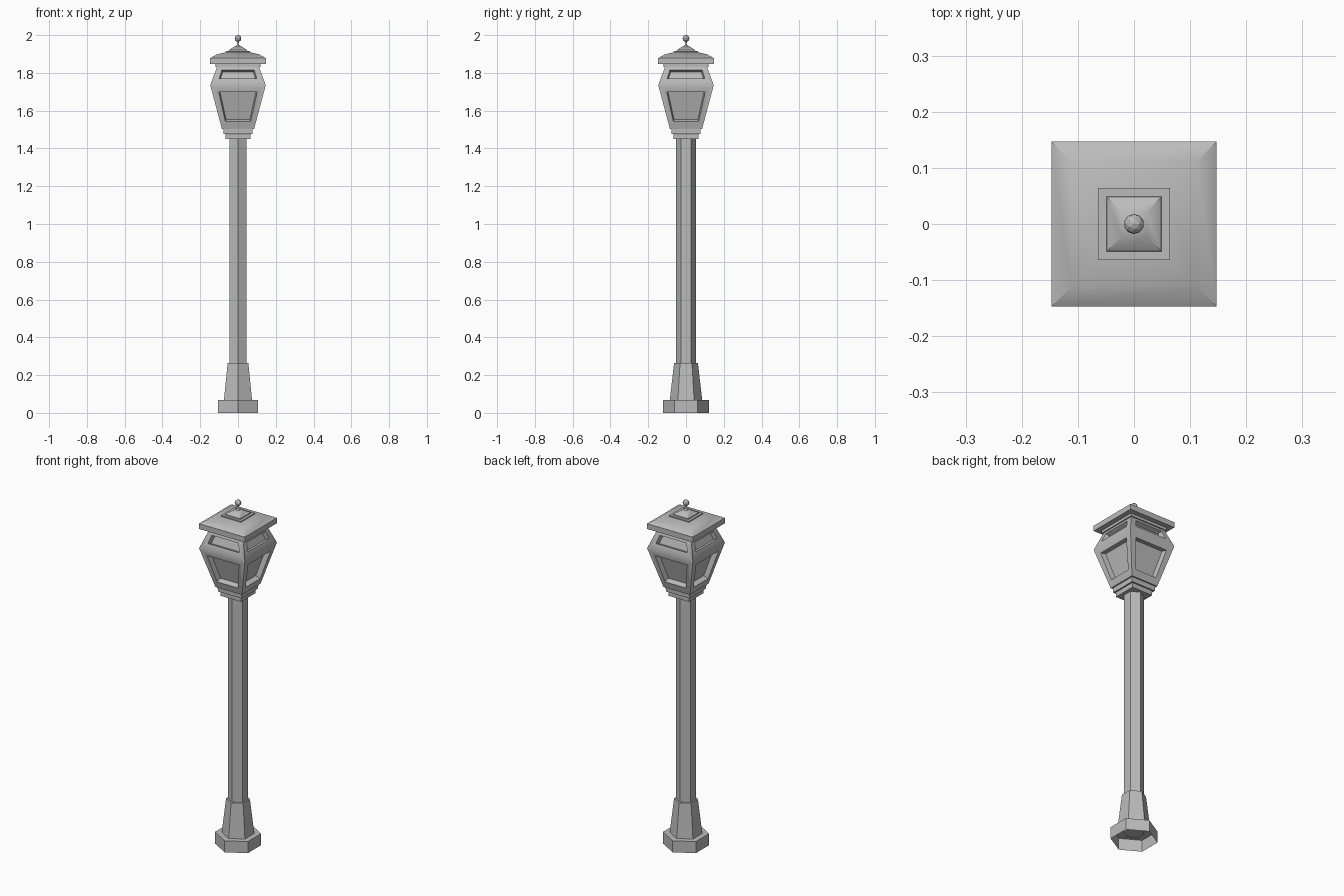
import bpy, bmesh, math
from mathutils import Vector, Matrix

cube = bpy.data.objects.get("Cube")
if cube:
    bpy.data.objects.remove(cube, do_unlink=True)

metal = bpy.data.materials.new("grey metal")
metal.use_nodes = True
GREY = (0.5, 0.5, 0.5, 1)
metal.diffuse_color = GREY
metal.node_tree.nodes["Principled BSDF"].inputs["Base Color"].default_value = GREY


def finish(name, bm, angle=None):
    bmesh.ops.recalc_face_normals(bm, faces=bm.faces)
    mesh = bpy.data.meshes.new(name)
    bm.to_mesh(mesh)
    bm.free()
    mesh.materials.append(metal)
    obj = bpy.data.objects.new(name, mesh)
    bpy.context.collection.objects.link(obj)
    if angle:
        bpy.ops.object.select_all(action="DESELECT")
        obj.select_set(True)
        bpy.context.view_layer.objects.active = obj
        bpy.ops.object.shade_smooth_by_angle(angle=math.radians(angle))
    return obj


def loft(name, profile, sides, angle=None, bottom=True):
    """Stack regular polygons; profile holds (radius, z), half width if square."""
    bm = bmesh.new()
    turn, grow = (math.pi / 4, math.sqrt(2)) if sides == 4 else (math.pi / 2, 1)
    rings = []
    for r, z in profile:
        angles = [turn + math.tau * i / sides for i in range(sides)]
        rings.append([bm.verts.new((r * grow * math.cos(a), r * grow * math.sin(a), z))
                      for a in angles])
    for low, high in zip(rings, rings[1:]):
        for i in range(sides):
            j = (i + 1) % sides
            bm.faces.new((low[i], low[j], high[j], high[i]))
    bm.faces.new(rings[-1])
    if bottom:
        bm.faces.new(rings[0][::-1])
    return finish(name, bm, angle)


# Hexagonal post, with a hollow plinth open underneath
loft("plinth", [(0.122, 0), (0.122, 0.067)], 6, bottom=False)
loft("post_foot", [(0.086, 0.067), (0.063, 0.265)], 6)
loft("post", [(0.053, 0.045), (0.053, 1.46)], 6)

# Stepped collar below the lantern
loft("lower_collar", [(0.066, 1.45), (0.066, 1.474), (0.07, 1.48)], 4)
loft("upper_collar", [(0.076, 1.476), (0.077, 1.503)], 4)


# Lantern body: each side has two framed, recessed panes
def framed_panel(bm, outer, window, depth):
    (z0, w0), (z1, w1) = outer
    slope = (w1 - w0) / (z1 - z0)
    inward = Vector((0, 1, slope)).normalized() * depth

    def quad(a, b, on_plane=True):
        pts = []
        for (z, w), s in ((a, -1), (a, 1), (b, 1), (b, -1)):
            pts.append(Vector((s * w, -(w0 + slope * (z - z0)), z)))
        return pts

    frame, hole = quad(*outer), quad(*window)
    middle = sum(hole, Vector()) / 4
    pane = [middle + (p - middle) * 0.94 + inward for p in hole]
    loops = [[bm.verts.new(p) for p in ring] for ring in (frame, hole, pane)]
    for big, small in zip(loops, loops[1:]):
        for i in range(4):
            j = (i + 1) % 4
            bm.faces.new((big[i], big[j], small[j], small[i]))
    bm.faces.new(loops[-1])
    return [v for ring in loops for v in ring]


BOTTOM, WAIST, TOP = (1.503, 0.085), (1.735, 0.147), (1.832, 0.111)
bm = bmesh.new()
for k in range(4):
    verts = framed_panel(bm, (BOTTOM, WAIST), ((1.542, 0.067), (1.7, 0.102)), 0.028)
    verts += framed_panel(bm, (WAIST, TOP), ((1.77, 0.1), (1.815, 0.086)), 0.024)
    bmesh.ops.rotate(bm, verts=verts, cent=(0, 0, 0),
                     matrix=Matrix.Rotation(k * math.pi / 2, 3, "Z"))
bmesh.ops.remove_doubles(bm, verts=bm.verts, dist=0.0005)
for z in (BOTTOM[0], TOP[0]):
    rim = [v for v in bm.verts if abs(v.co.z - z) < 0.0005]
    rim.sort(key=lambda v: math.atan2(v.co.y, v.co.x))
    bm.faces.new(rim)
finish("lantern_body", bm, 40)

# Roof
loft("eave", [(0.118, 1.832), (0.118, 1.85)], 4)
loft("roof", [(0.147, 1.847), (0.147, 1.878), (0.112, 1.898), (0.064, 1.91)], 4, 40)
loft("roof_step", [(0.064, 1.905), (0.064, 1.916)], 4)
loft("roof_cap", [(0.05, 1.914), (0.048, 1.921), (0.022, 1.938), (0.014, 1.942)], 4, 40)

# Finial
loft("finial_stem", [(0.013, 1.94), (0.006, 1.949), (0.006, 1.97)], 12, 40)
bm = bmesh.new()
bmesh.ops.create_icosphere(bm, subdivisions=2, radius=0.018,
                           matrix=Matrix.Translation((0, 0, 1.982)))
finish("finial_ball", bm)
